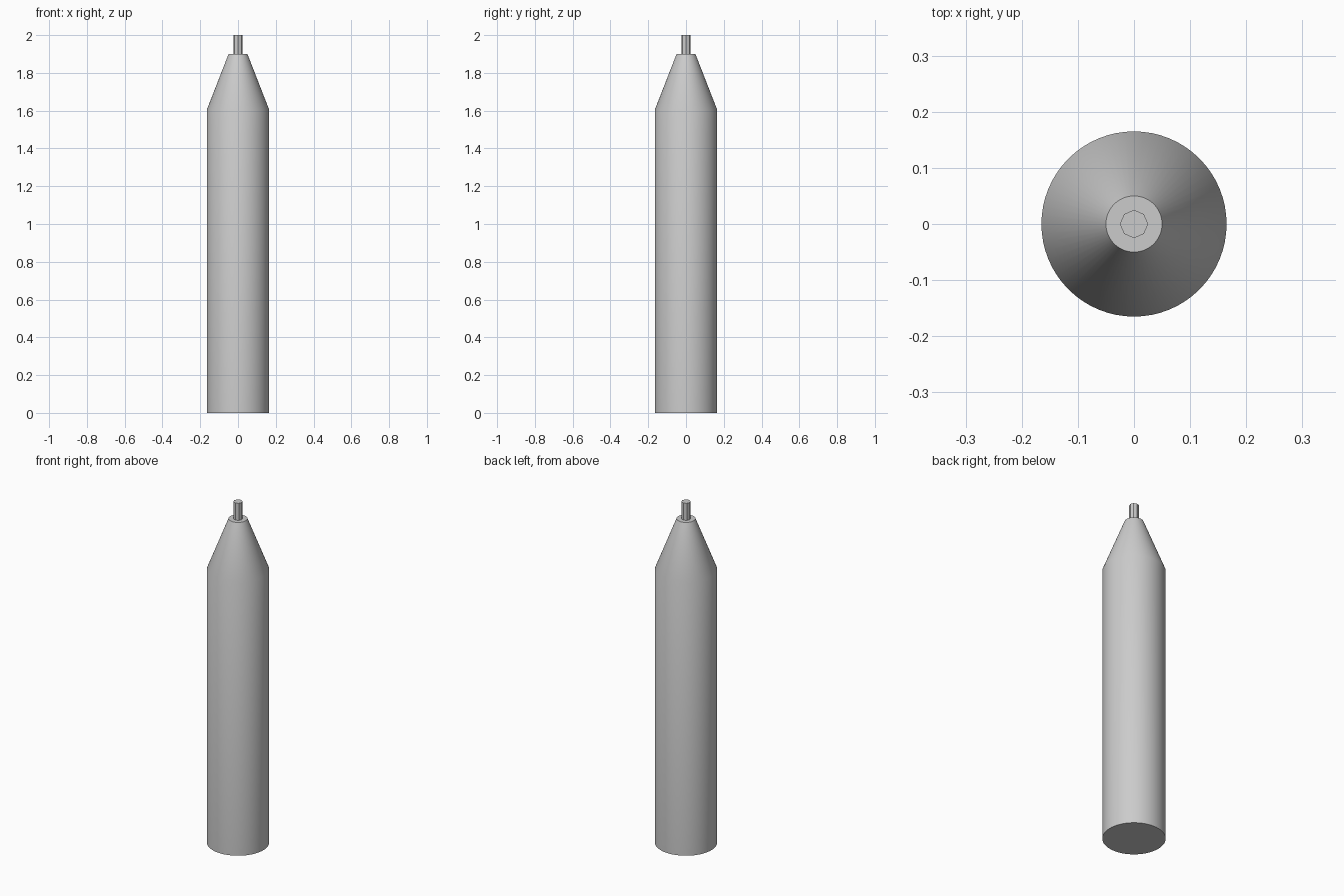
import bpy
import bmesh
import math

cube = bpy.data.objects.get("Cube")
if cube:
    bpy.data.objects.remove(cube, do_unlink=True)

# Single plain grey material
GREY = (0.6, 0.6, 0.6, 1.0)
mat = bpy.data.materials.new("plain grey")
mat.use_nodes = True
mat.diffuse_color = GREY
bsdf = next(n for n in mat.node_tree.nodes if n.type == 'BSDF_PRINCIPLED')
bsdf.inputs["Base Color"].default_value = GREY


def turned(name, profile, sides):
    """Closed solid of revolution from (radius, height) pairs, bottom to top."""
    bm = bmesh.new()
    rings = []
    for radius, z in profile:
        angles = [math.tau * i / sides for i in range(sides)]
        rings.append([bm.verts.new((radius * math.cos(a), radius * math.sin(a), z))
                      for a in angles])
    for low, high in zip(rings, rings[1:]):
        for i in range(sides):
            j = (i + 1) % sides
            bm.faces.new((low[i], low[j], high[j], high[i]))
    bm.faces.new(rings[0][::-1])
    bm.faces.new(rings[-1])
    mesh = bpy.data.meshes.new(name)
    bm.to_mesh(mesh)
    bm.free()
    mesh.materials.append(mat)
    obj = bpy.data.objects.new(name, mesh)
    bpy.context.collection.objects.link(obj)
    bpy.ops.object.select_all(action='DESELECT')
    obj.select_set(True)
    bpy.context.view_layer.objects.active = obj
    bpy.ops.object.shade_smooth_by_angle(angle=math.radians(30))
    return obj


# Round barrel with its tapered shoulder
turned("barrel", [(0.165, 0), (0.165, 1.605), (0.05, 1.9)], 64)

# Eight-sided pin at the top
turned("tip_pin", [(0.025, 1.9), (0.025, 2.0)], 8)
